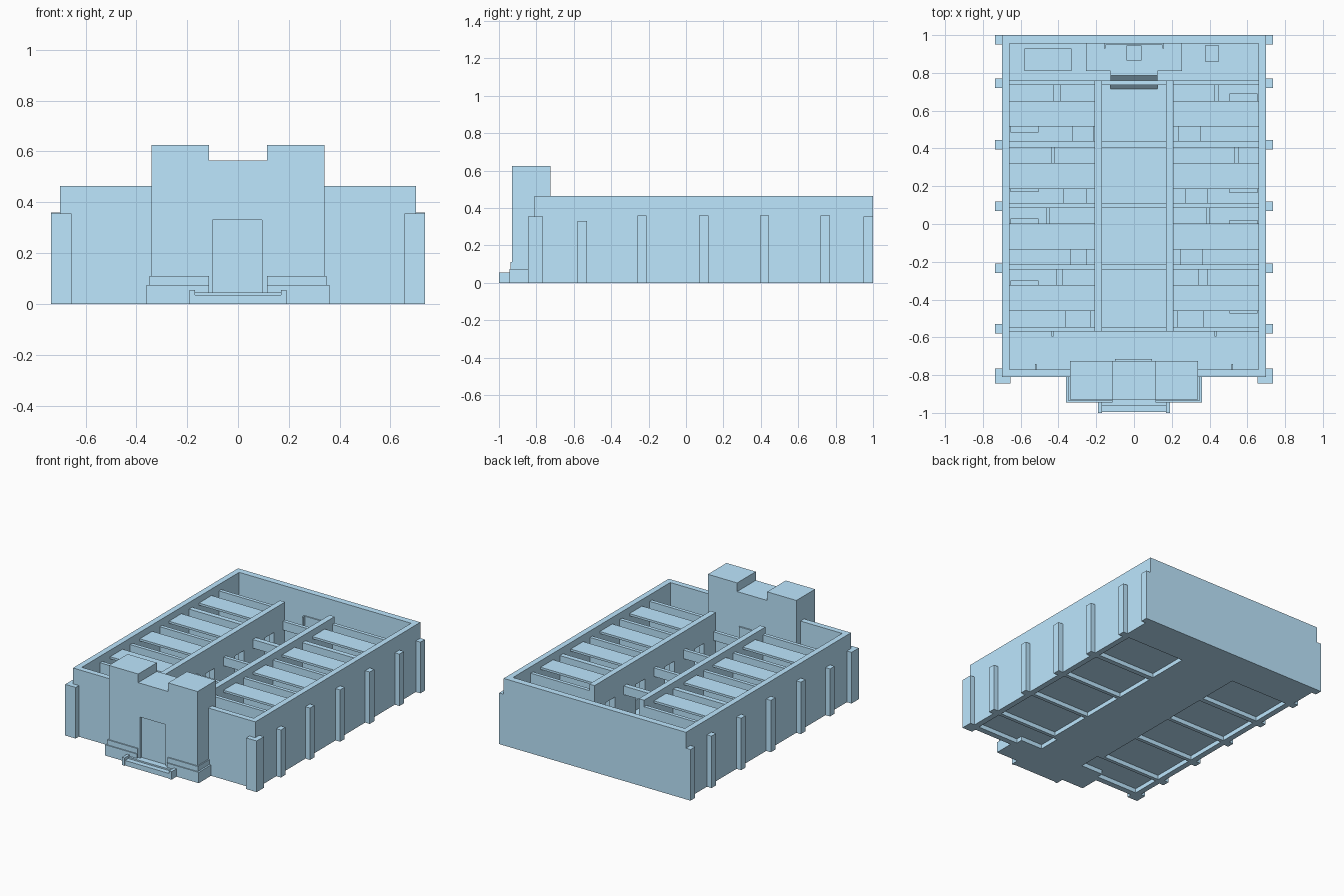
import bpy, bmesh

blue = bpy.data.materials.new("wall_blue")
blue.diffuse_color = (0.51, 0.8, 1.0, 1)


def finish(bm, name):
    me = bpy.data.meshes.new(name)
    bm.to_mesh(me)
    bm.free()
    me.materials.append(blue)
    ob = bpy.data.objects.new(name, me)
    bpy.context.collection.objects.link(ob)
    return ob


def boxes(name, items):
    """One object from boxes given as (x0, x1, y0, y1, z0, z1)."""
    bm = bmesh.new()
    for x0, x1, y0, y1, z0, z1 in items:
        vs = bmesh.ops.create_cube(bm, size=1)["verts"]
        for v in vs:
            v.co.x = x0 if v.co.x < 0 else x1
            v.co.y = y0 if v.co.y < 0 else y1
            v.co.z = z0 if v.co.z < 0 else z1
    return finish(bm, name)


def both(items):
    """Boxes plus their mirror images across x = 0."""
    return items + [(-b[1], -b[0], *b[2:]) for b in items]


def prism(name, pts, a, b, axis):
    """Extrude an upright outline from a to b along x (axis 0) or y (axis 1)."""
    bm = bmesh.new()
    f = bm.faces.new([bm.verts.new((a, p, z) if axis == 0 else (p, a, z)) for p, z in pts])
    for v in bmesh.ops.extrude_face_region(bm, geom=[f])["geom"]:
        if isinstance(v, bmesh.types.BMVert):
            v.co[axis] = b
    bmesh.ops.recalc_face_normals(bm, faces=bm.faces)
    return finish(bm, name)


H = 0.465
BASE = 0.03
FLOOR = 0.04
# y extent of the four rooms on each side of the hall
rooms = [(0.44, 0.735), (0.11, 0.405), (-0.215, 0.085), (-0.545, -0.24)]

# outer walls
boxes("outer_walls", both([(0.66, 0.70, -0.81, 1.0, 0, H),
                           (0.34, 0.66, -0.81, -0.77, 0, H)])
      + [(-0.66, 0.66, 0.955, 1.0, 0, H)])

# floors: hall and end rooms rest on the ground, side rooms are recessed below
boxes("hall_floor", [(-0.17, 0.17, -0.725, 0.76, 0, FLOOR),
                     (-0.66, 0.66, 0.76, 0.955, 0, FLOOR)]
      + both([(0.17, 0.66, -0.77, -0.57, BASE, FLOOR)]))
boxes("room_floors", both([(0.21, 0.66, a, b, BASE, FLOOR) for a, b in rooms]))

# side buttresses
heights = {0.95: 0.355, 0.72: 0.36, 0.395: 0.36, 0.07: 0.36, -0.26: 0.36, -0.58: 0.33}
boxes("buttresses", both([(0.70, 0.735, y, y + 0.05, 0, h) for y, h in heights.items()]))
boxes("front_corner_buttresses", both([(0.655, 0.735, -0.845, -0.81, 0, 0.355),
                                       (0.70, 0.735, -0.81, -0.765, 0, 0.355)]))

# hall walls with a doorway into each room
hall = [(0.17, 0.21, -0.57, 0.76, 0.30, H)]
edge = -0.57
for a, b in reversed(rooms):
    mid = (a + b) / 2
    hall.append((0.17, 0.21, edge, mid - 0.05, 0, 0.30))
    hall.append((0.17, 0.21, mid - 0.05, mid + 0.05, 0, FLOOR))
    edge = mid + 0.05
hall.append((0.17, 0.21, edge, 0.76, 0, 0.30))
boxes("hall_walls", both(hall))

# walls between rooms, ceiling slabs and hall beams
cross = [(0.735, 0.76), (0.405, 0.44), (0.085, 0.11), (-0.24, -0.215), (-0.57, -0.545)]
boxes("cross_walls", both([(0.21, 0.66, a, b, 0, 0.42) for a, b in cross]))
boxes("ceiling_slabs", both([(0.21, 0.66, b - 0.22, b - 0.083, 0.405, 0.42) for a, b in rooms]))
boxes("hall_beams", [(-0.17, 0.17, a, b, 0.28, 0.34) for a, b in cross])

# front tower with notched top and a recessed door
prism("front_tower", [(-0.34, 0), (-0.10, 0), (-0.10, 0.33), (0.095, 0.33), (0.095, 0),
                      (0.34, 0), (0.34, 0.625), (0.115, 0.625), (0.115, 0.565),
                      (-0.115, 0.565), (-0.115, 0.625), (-0.34, 0.625)], -0.93, -0.725, 1)
boxes("front_door", [(-0.10, 0.095, -0.915, -0.715, 0, 0.33)])

# plinth and entrance steps
boxes("tower_plinth", both([(0.115, 0.36, -0.945, -0.81, 0, 0.075),
                            (0.115, 0.348, -0.938, -0.81, 0.075, 0.11)]))
boxes("entrance_steps", both([(0.17, 0.19, -1.0, -0.945, 0, 0.055)])
      + [(-0.17, 0.17, -0.995, -0.96, 0, 0.035), (-0.17, 0.17, -0.96, -0.93, 0, 0.045),
         (-0.115, 0.115, -0.945, -0.915, 0, 0.045)])

# rear stage with ramp and furnishings
boxes("stage", [(-0.255, 0.255, 0.81, 0.955, FLOOR, 0.11),
                (-0.125, 0.125, 0.785, 0.81, FLOOR, 0.11)])
prism("stage_ramp", [(0.715, FLOOR), (0.785, FLOOR), (0.785, 0.11)], -0.125, 0.125, 0)
boxes("wall_screen", [(-0.16, 0.16, 0.947, 0.955, 0.16, 0.30)]
      + both([(0.15, 0.158, 0.93, 0.955, 0.11, 0.30)]))
boxes("rear_furniture", [(-0.04, 0.04, 0.865, 0.945, 0.11, 0.17),
                         (-0.58, -0.33, 0.81, 0.93, FLOOR, 0.10),
                         (0.375, 0.45, 0.86, 0.945, FLOOR, 0.12)])

# room furnishings: desk x range, shelf x range and bed start y for each room
left = [(-0.325, -0.215, -0.43, -0.39, 0.485), (-0.375, -0.25, -0.44, -0.42, 0.17),
        (-0.34, -0.25, -0.465, -0.445, -0.105), (-0.365, -0.23, -0.41, -0.375, -0.435)]
right = [(0.235, 0.355, 0.425, 0.45, 0.555), (0.27, 0.39, 0.53, 0.555, 0.165),
         (0.245, 0.365, 0.38, 0.40, -0.115), (0.23, 0.37, 0.34, 0.39, -0.475)]
desks, shelves, beds = [], [], []
for side, sx in ((left, -1), (right, 1)):
    for (a, b), (d0, d1, s0, s1, y) in zip(rooms, side):
        desks.append((d0, d1, a, a + 0.085, FLOOR, 0.11))
        shelves.append((s0, s1, b - 0.085, b, FLOOR, 0.20))
        x0, x1 = sorted((sx * 0.505, sx * 0.655))
        beds.append((x0, x1, y, y + 0.135, FLOOR, 0.08))
boxes("desks", desks)
boxes("shelves", shelves)
boxes("beds", beds)

# small pilasters in the entrance room
boxes("entry_pilasters", both([(0.425, 0.437, -0.595, -0.57, FLOOR, 0.30),
                               (0.515, 0.525, -0.77, -0.742, FLOOR, 0.30)]))
